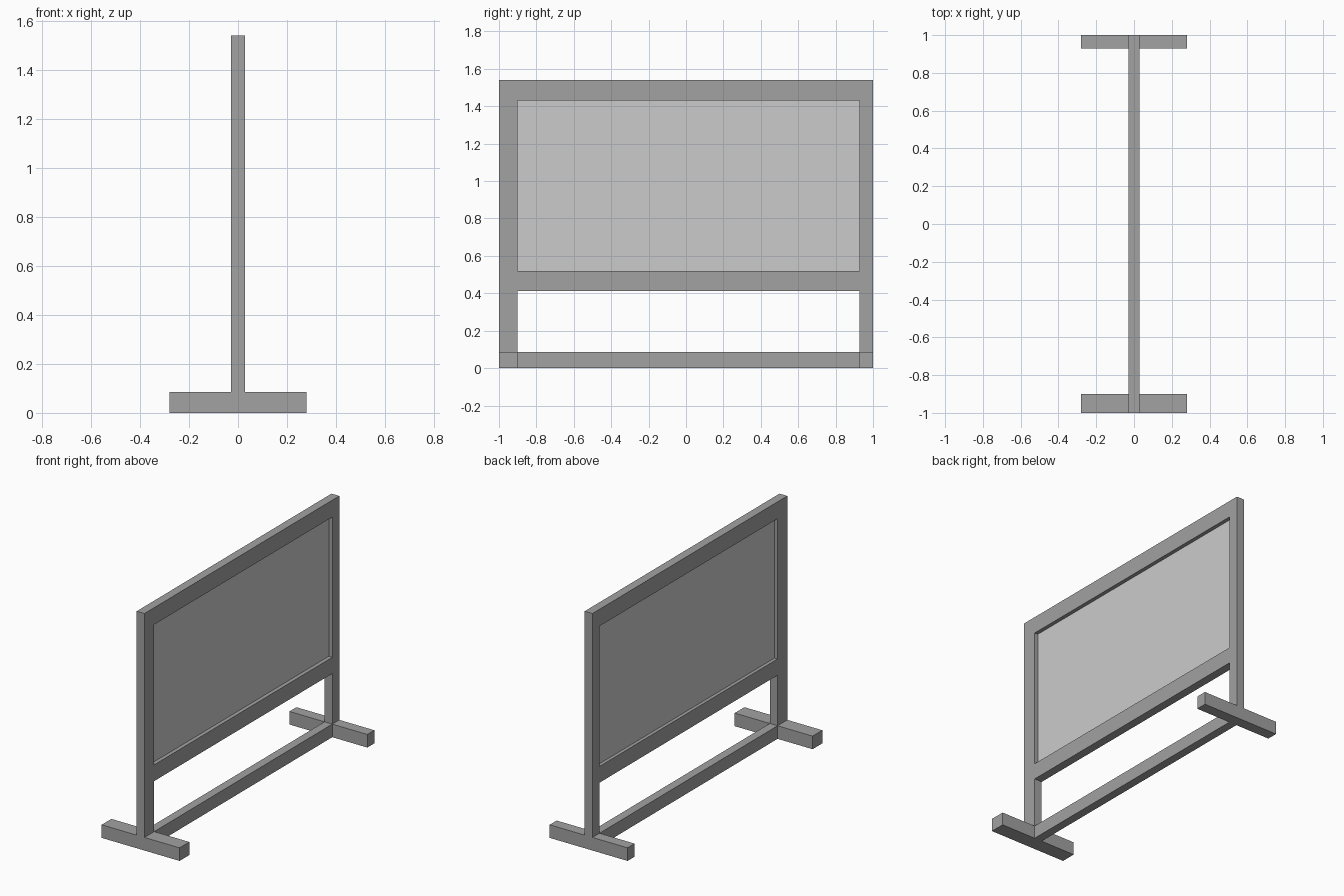
import bpy, bmesh

if "Cube" in bpy.data.objects:
    bpy.data.objects.remove(bpy.data.objects["Cube"])

HALF = 0.028                                   # half thickness of the frame
YS = [-1.0, -0.9, 0.928, 1.0]                  # post edges
ZS = [0.0, 0.085, 0.413, 0.519, 1.43, 1.54]    # rail edges

dark = bpy.data.materials.new("dark_grey")
dark.diffuse_color = (0.36, 0.36, 0.36, 1)
dark.use_nodes = True
dark.node_tree.nodes["Principled BSDF"].inputs["Base Color"].default_value = dark.diffuse_color


def finish(name, bm, material=None):
    mesh = bpy.data.meshes.new(name)
    bm.to_mesh(mesh)
    bm.free()
    obj = bpy.data.objects.new(name, mesh)
    bpy.context.collection.objects.link(obj)
    if material:
        mesh.materials.append(material)
    return obj


def box(name, lo, hi, material=None, open_inner=False):
    bm = bmesh.new()
    bmesh.ops.create_cube(bm, size=1)
    for v in bm.verts:
        v.co = [lo[i] + (v.co[i] + 0.5) * (hi[i] - lo[i]) for i in range(3)]
    if open_inner:                             # drop the face hidden against the frame
        inner = [f for f in bm.faces if f.normal.x < -0.5]
        bmesh.ops.delete(bm, geom=inner, context='FACES')
    return finish(name, bm, material)


# Frame: posts and three rails, laid out as one grid with two openings
bm = bmesh.new()
for row in range(5):
    for col in range(3):
        if col == 1 and row in (1, 3):
            continue
        y0, y1, z0, z1 = YS[col], YS[col + 1], ZS[row], ZS[row + 1]
        bm.faces.new([bm.verts.new((-HALF, y, z))
                      for y, z in ((y0, z0), (y1, z0), (y1, z1), (y0, z1))])
bmesh.ops.remove_doubles(bm, verts=bm.verts[:], dist=1e-4)
ext = bmesh.ops.extrude_face_region(bm, geom=bm.faces[:], use_keep_orig=True)
for v in ext["geom"]:
    if isinstance(v, bmesh.types.BMVert):
        v.co.x = HALF
bmesh.ops.recalc_face_normals(bm, faces=bm.faces[:])
finish("frame", bm, dark)

# Feet: a stub beside each post, mirrored to the other side
for name, y0, y1 in (("front_foot", YS[0], YS[1]), ("back_foot", YS[2], YS[3])):
    foot = box(name, (HALF, y0, 0), (0.28, y1, ZS[1]), dark, open_inner=True)
    foot.modifiers.new("mirror", 'MIRROR').use_axis[0] = True

# Thin board set in the upper opening
box("board_panel", (-0.006, YS[1], ZS[3]), (0.003, YS[2], ZS[4]))
